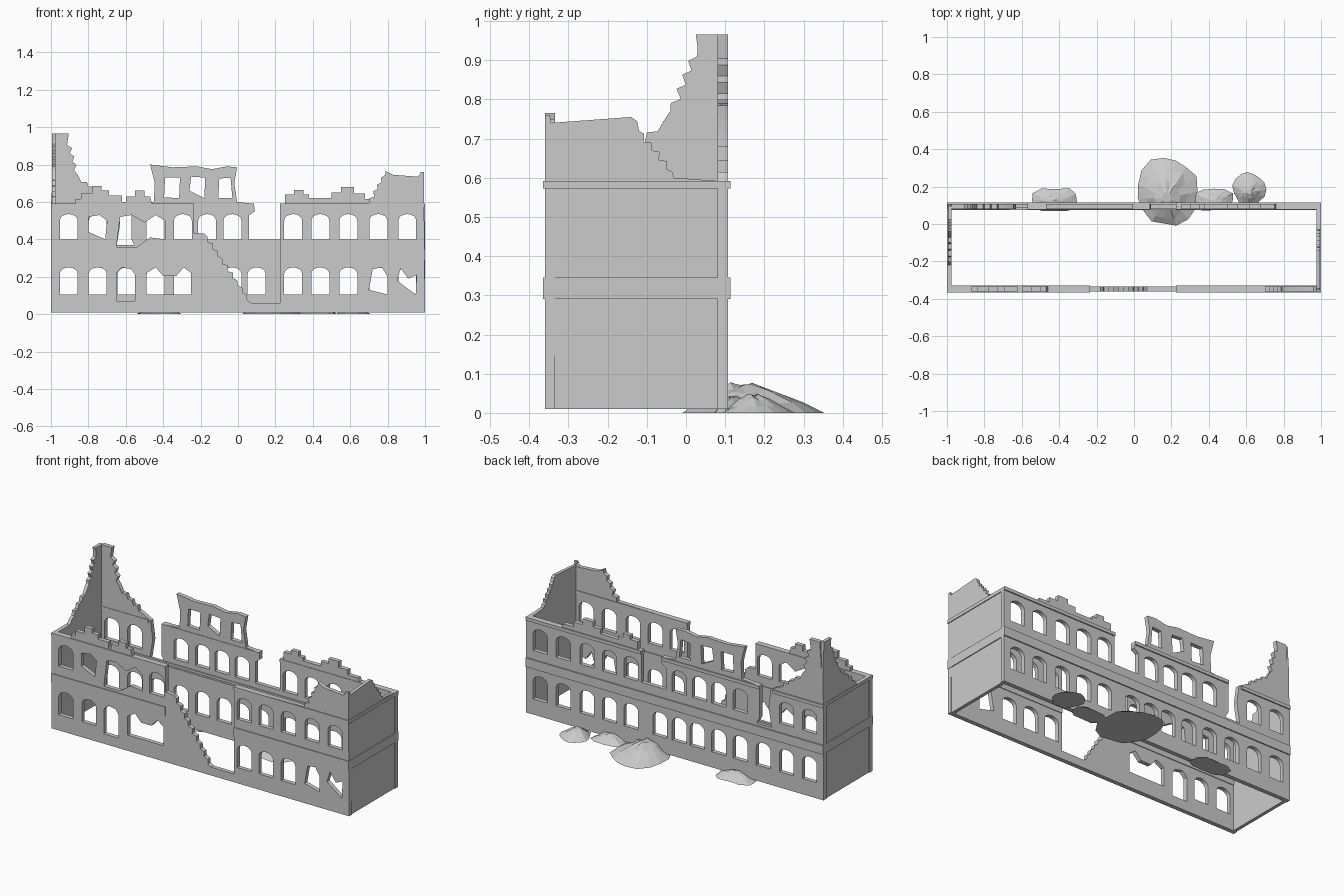
import bpy, bmesh, math, random
from mathutils import Vector

if "Cube" in bpy.data.objects:
    bpy.data.objects.remove(bpy.data.objects["Cube"])
random.seed(4)
R90 = math.pi / 2


def finish(obj):
    bpy.ops.object.select_all(action='DESELECT')
    obj.select_set(True)
    bpy.context.view_layer.objects.active = obj
    bpy.ops.object.shade_smooth_by_angle(angle=math.radians(30))


def slab(name, outline, holes, loc, thick, side=False):
    """Flat wall from an outline with holes; runs along x, or along y if side."""
    cu = bpy.data.curves.new(name, 'CURVE')
    cu.dimensions, cu.fill_mode, cu.extrude = '2D', 'BOTH', thick / 2
    for loop in [outline] + holes:
        sp = cu.splines.new('POLY')
        sp.points.add(len(loop) - 1)
        for p, (a, b) in zip(sp.points, loop):
            p.co = (a, b, 0, 1)
        sp.use_cyclic_u = True
    tmp = bpy.data.objects.new(name + "_curve", cu)
    bpy.context.collection.objects.link(tmp)
    bpy.context.view_layer.update()
    me = bpy.data.meshes.new_from_object(
        tmp.evaluated_get(bpy.context.evaluated_depsgraph_get()))
    bpy.data.objects.remove(tmp)
    obj = bpy.data.objects.new(name, me)
    bpy.context.collection.objects.link(obj)
    obj.rotation_euler = (R90, 0, R90 if side else 0)
    obj.location = loc
    finish(obj)
    return obj


def box(name, x0, x1, y0, y1, z0, z1):
    bpy.ops.mesh.primitive_cube_add(
        size=1, location=((x0 + x1) / 2, (y0 + y1) / 2, (z0 + z1) / 2))
    o = bpy.context.object
    o.name = name
    o.scale = (x1 - x0, y1 - y0, z1 - z0)


def jag(p, q, n, amp):
    """Broken masonry edge from p to q, as irregular teeth."""
    p, q = Vector(p), Vector(q)
    d = (q - p).normalized()
    nrm = Vector((-d.y, d.x))
    pts = [tuple(p)]
    for i in range(1, n):
        s = (1 if i % 2 else -1) * amp * random.uniform(.5, 1)
        pts.append(tuple(p.lerp(q, i / n) + nrm * s))
    return pts + [tuple(q)]


def arch(c, z0, z1, w=.048, rise=.035):
    pts = [(c - w, z0), (c + w, z0)]
    return pts + [(c + w * math.cos(a), z1 - rise + rise * math.sin(a))
                  for a in [math.pi * i / 8 for i in range(9)]]


def row(centres, upper):
    return [arch(c, *((.40, .535) if upper else (.105, .25))) for c in centres]


LEFT = [-.905, -.75, -.595, -.44, -.295]
RIGHT = [.295, .44, .59, .75, .905]

# Front wall: breached in the middle, ragged shard beside the breach
front = [(-1, .01), (1, .01), (.995, .59), (.98, .6), (.975, .75), (.96, .735), (.83, .745)]
front += jag((.79, .765), (.70, .595), 9, .012)
front += [(.225, .59), (.225, .06)]
front += jag((.07, .06), (-.18, .43), 19, .010)
front += [(-.235, .435), (-.235, .59), (-.46, .59), (-.47, .63), (-.50, .63), (-.50, .66),
          (-.55, .66), (-.55, .63), (-.60, .63), (-.60, .60), (-.62, .60), (-.62, .635),
          (-.69, .635), (-.69, .66), (-.73, .66), (-.73, .685), (-.78, .685), (-.78, .645),
          (-.84, .645), (-.84, .615), (-.87, .615), (-.87, .59), (-1, .59)]
holes = row(LEFT[:2], False) + row([-.905, -.295], True) + row(RIGHT[:3], False) + row(RIGHT, True)
holes += [
    [(-.65, .07), (-.55, .07), (-.55, .21), (-.57, .24), (-.62, .25), (-.65, .22)],
    [(-.49, .105), (-.25, .105), (-.25, .22), (-.29, .25), (-.33, .205), (-.40, .205), (-.44, .25), (-.49, .22)],
    [(-.80, .44), (-.71, .40), (-.70, .50), (-.74, .53), (-.80, .52)],
    [(-.65, .36), (-.54, .36), (-.47, .41), (-.39, .40), (-.39, .50), (-.44, .53), (-.50, .49), (-.57, .53), (-.63, .52)],
    [(.70, .13), (.80, .105), (.80, .20), (.77, .25), (.72, .24)],
    [(.85, .18), (.95, .105), (.955, .21), (.91, .19), (.87, .245)]]
slab("front_wall", front, holes, (0, -.347, 0), .026)

# Back wall: corner spire, standing attic fragment, notches and stepped rubble top
back = [(-1, .01), (1, .01), (1, .59), (.76, .59), (.75, .615), (.68, .615), (.68, .645),
        (.62, .645), (.62, .68), (.55, .68), (.55, .65), (.50, .65), (.50, .62), (.38, .62),
        (.38, .64), (.35, .64), (.35, .665), (.30, .665), (.30, .64), (.25, .64), (.25, .59),
        (.225, .59), (.225, .40), (.06, .40), (.06, .53), (.09, .55), (.085, .59), (-.005, .60),
        (-.02, .70), (-.005, .785), (-.06, .79), (-.14, .775), (-.22, .79), (-.35, .785),
        (-.47, .80), (-.445, .70), (-.45, .60), (-.57, .59), (-.57, .40), (-.55, .36),
        (-.65, .36), (-.63, .48), (-.645, .59)]
back += jag((-.70, .62), (-.85, .73), 8, .012) + jag((-.86, .75), (-.91, .93), 8, .012)
back += [(-.905, .965), (-.975, .965), (-.985, .80), (-1, .59)]
holes = row(LEFT + [-.15, -.03, .10] + RIGHT, False)
holes += row([-.905, -.75, -.44, -.295, -.165, -.03] + RIGHT, True)
holes += [
    [(-.395, .625), (-.315, .62), (-.31, .73), (-.39, .73)],
    [(-.26, .66), (-.22, .64), (-.18, .62), (-.175, .73), (-.25, .735)],
    [(-.105, .62), (-.03, .62), (-.04, .73), (-.10, .725)]]
slab("back_wall", back, holes, (0, .094, 0), .026)

# Side walls, each carrying one broken corner
right = [(-.36, .01), (.107, .01), (.107, .59), (-.03, .60)]
right += jag((-.035, .615), (-.12, .72), 9, .010)
right += [(-.125, .745), (-.14, .755), (-.345, .74), (-.347, .76), (-.36, .76)]
slab("right_wall", right, [], (.985, 0, 0), .02, True)
left = [(-.36, .01), (.107, .01), (.107, .80), (.095, .965), (.025, .965)]
left += jag((.03, .93), (-.04, .77), 9, .012) + jag((-.06, .74), (-.20, .62), 8, .012)
left += [(-.22, .59), (-.36, .59)]
slab("left_wall", left, [], (-.985, 0, 0), .02, True)

# String courses and cornices
for z0, z1, nm in ((.29, .345, "string_course"), (.572, .592, "cornice")):
    for x0, x1 in ((-1, -.235), (.225, 1)):
        box("front_" + nm, x0, x1, -.365, -.33, z0, z1)
    spans = ((-1, 1),) if z0 < .5 else ((-1, -.66), (-.57, .085), (.225, 1))
    for x0, x1 in spans:
        box("back_" + nm, x0, x1, .078, .114, z0, z1)
    for s in (-1, 1):
        box("side_" + nm, min(s, s * .975), max(s, s * .975), -.365, .114, z0, z1)
box("back_inner_ledge", -.98, .98, .074, .09, .355, .37)


def rubble(name, cx, cy, rx, ry, h, n=15, power=2):
    """Low faceted mound; power above 2 squares off its plan."""
    bm = bmesh.new()
    rings = []
    for r, z in ((1, 0), (.72, .35), (.42, .75), (.15, 1)):
        ring = []
        for i in range(n):
            a = 2 * math.pi * i / n
            c, s = math.cos(a), math.sin(a)
            k = r / (abs(c) ** power + abs(s) ** power) ** (1 / power)
            k *= random.uniform(.88, 1.04)
            zz = h * z * random.uniform(.8, 1) if z else 0
            ring.append(bm.verts.new((cx + rx * k * c, cy + ry * k * s - (1 - r) * ry * .2, zz)))
        rings.append(ring)
    for lo, hi in zip(rings, rings[1:]):
        for i in range(n):
            j = (i + 1) % n
            bm.faces.new((lo[i], lo[j], hi[j], hi[i]))
    bm.faces.new(rings[-1])
    bm.faces.new(rings[0][::-1])
    me = bpy.data.meshes.new(name)
    bm.to_mesh(me)
    bm.free()
    bpy.context.collection.objects.link(bpy.data.objects.new(name, me))


# Fallen masonry behind the building
rubble("large_rubble_pile", .175, .175, .17, .195, .078)
rubble("right_rubble_pile", .615, .185, .09, .095, .05)
rubble("middle_rubble_heap", .425, .13, .11, .06, .045, 12, 5)
rubble("left_rubble_heap", -.42, .13, .125, .06, .045, 12, 5)
